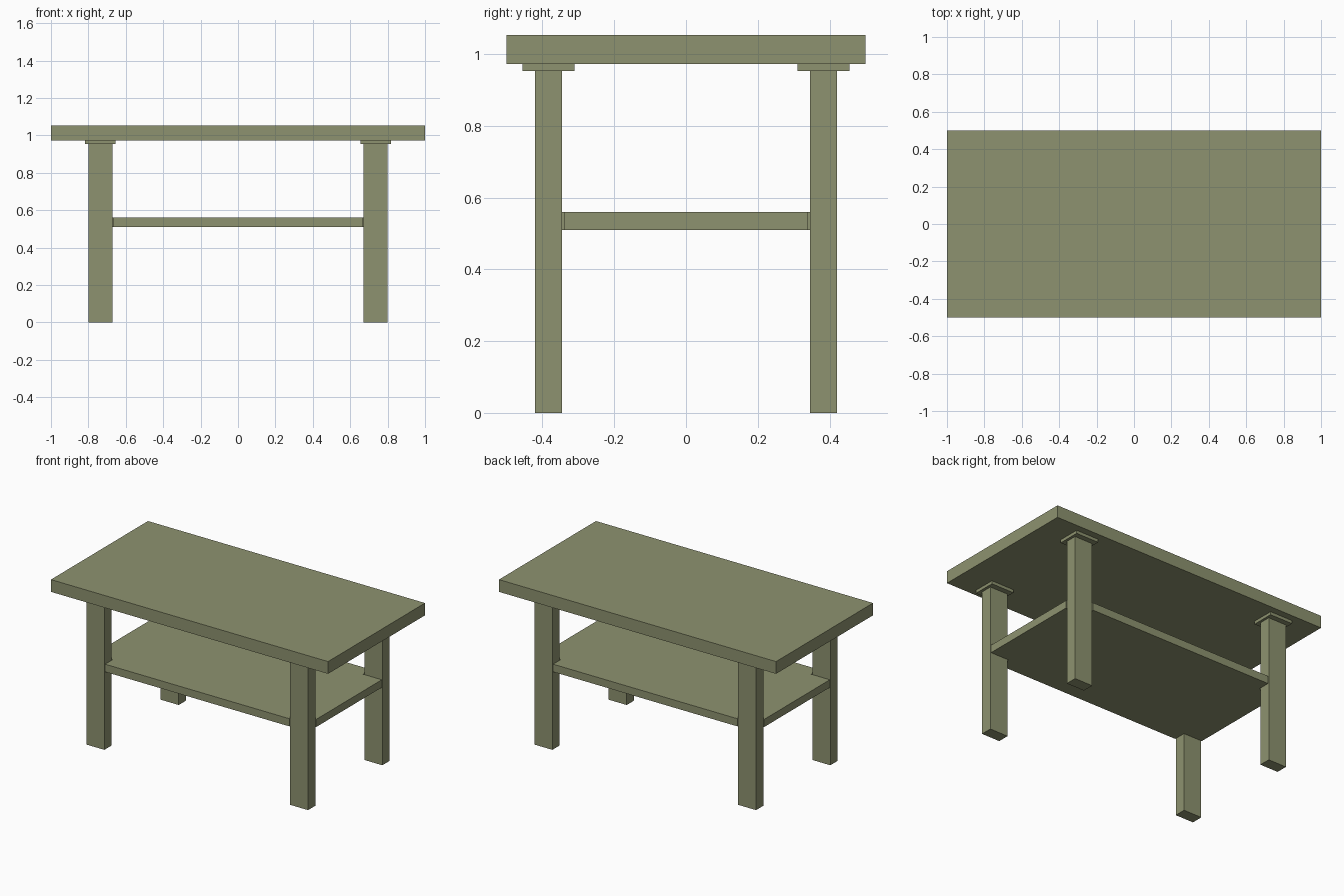
import bpy, bmesh

if "Cube" in bpy.data.objects:
    bpy.data.objects.remove(bpy.data.objects["Cube"])

wood = bpy.data.materials.new("olive_paint")
wood.diffuse_color = (0.27, 0.29, 0.16, 1)
wood.use_nodes = True
wood.node_tree.nodes["Principled BSDF"].inputs["Base Color"].default_value = wood.diffuse_color


def finish(name, bm):
    bmesh.ops.recalc_face_normals(bm, faces=bm.faces[:])
    mesh = bpy.data.meshes.new(name)
    bm.to_mesh(mesh)
    bm.free()
    mesh.materials.append(wood)
    obj = bpy.data.objects.new(name, mesh)
    bpy.context.collection.objects.link(obj)
    return obj


def slab(name, outline, z0, z1):
    """Extrude a flat outline from z0 up to z1."""
    bm = bmesh.new()
    face = bm.faces.new([bm.verts.new((x, y, z0)) for x, y in outline])
    ext = bmesh.ops.extrude_face_region(bm, geom=[face])["geom"]
    top = [v for v in ext if isinstance(v, bmesh.types.BMVert)]
    bmesh.ops.translate(bm, verts=top, vec=(0, 0, z1 - z0))
    return finish(name, bm)


def box(name, cx, cy, wx, wy, z0, z1):
    x, y = wx / 2, wy / 2
    return slab(name, [(cx - x, cy - y), (cx + x, cy - y),
                       (cx + x, cy + y), (cx - x, cy + y)], z0, z1)


# Table top
box("table_top", 0, 0, 2.0, 1.0, 0.973, 1.053)

# Four legs, each with a mounting plate under the top
for sx, side in ((-1, "left"), (1, "right")):
    for sy, end in ((-1, "front"), (1, "back")):
        box(f"{end}_{side}_leg", sx * 0.735, sy * 0.383, 0.13, 0.075, 0, 0.953)
        box(f"{end}_{side}_mounting_plate", sx * 0.736, sy * 0.383,
            0.163, 0.145, 0.953, 0.973)

# Lower shelf, corners notched around the legs with a small clearance
corner = [(0.80, 0.34), (0.665, 0.34), (0.665, 0.42)]
outline = []
for sx, sy in ((1, 1), (-1, 1), (-1, -1), (1, -1)):
    pts = corner if sx * sy > 0 else corner[::-1]
    outline += [(sx * x, sy * y) for x, y in pts]
slab("lower_shelf", outline, 0.51, 0.56)
